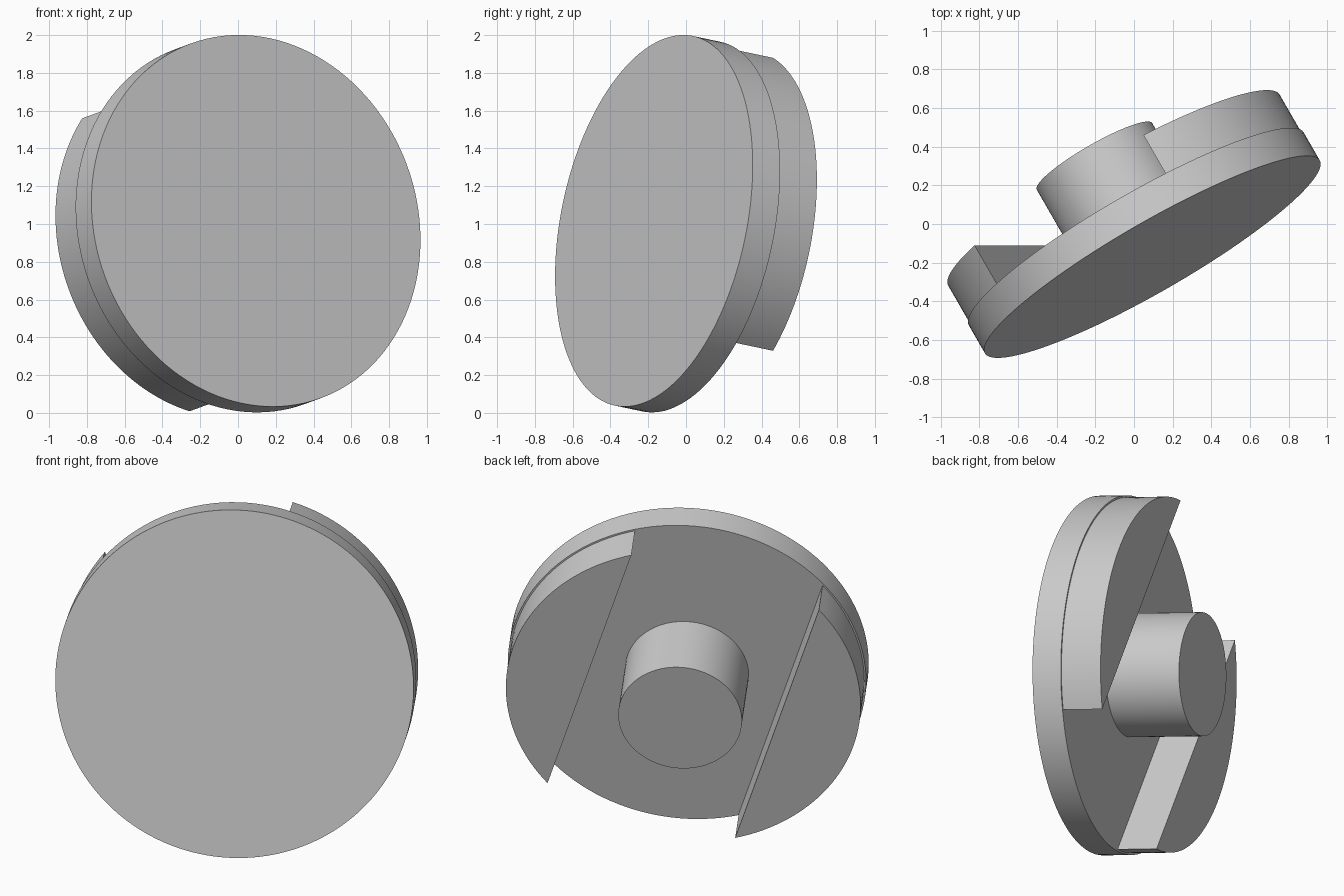
import bpy, bmesh
from math import acos, cos, pi, sin
from mathutils import Matrix, Vector

cube = bpy.data.objects.get("Cube")
if cube:
    bpy.data.objects.remove(cube, do_unlink=True)

grey = bpy.data.materials.new("plain grey")
grey.use_nodes = True
colour = (0.6, 0.6, 0.6, 1)
grey.diffuse_color = colour
grey.node_tree.nodes["Principled BSDF"].inputs["Base Color"].default_value = colour

# Tilted frame: local z is the disc axis, local y runs along the slot
axis = Vector((-0.491, 0.852, -0.18)).normalized()
along = Vector((axis.z, 0, -axis.x)).normalized()
across = along.cross(axis)
frame = Matrix((across, along, axis)).transposed().to_4x4()
frame.translation = (0.095, -0.17, 1.017)


def arc(radius, start, end, steps):
    angles = [start + (end - start) * i / steps for i in range(steps + 1)]
    return [(radius * cos(a), radius * sin(a)) for a in angles]


def prism(name, outline, bottom, top):
    """Extrude a flat outline along the disc axis."""
    bm = bmesh.new()
    face = bm.faces.new([bm.verts.new((x, y, bottom)) for x, y in outline])
    grown = bmesh.ops.extrude_face_region(bm, geom=[face])["geom"]
    bmesh.ops.translate(bm, vec=(0, 0, top - bottom),
                        verts=[v for v in grown if isinstance(v, bmesh.types.BMVert)])
    bmesh.ops.recalc_face_normals(bm, faces=bm.faces)
    mesh = bpy.data.meshes.new(name)
    bm.to_mesh(mesh)
    bm.free()
    mesh.materials.append(grey)
    obj = bpy.data.objects.new(name, mesh)
    bpy.context.collection.objects.link(obj)
    obj.matrix_world = frame
    bpy.ops.object.select_all(action="DESELECT")
    obj.select_set(True)
    bpy.context.view_layer.objects.active = obj
    bpy.ops.object.shade_smooth_by_angle(angle=pi / 6)
    return obj


# Base disc and central boss
prism("base_disc", arc(1.0, 0, 2 * pi, 128)[:-1], 0, 0.17)
prism("centre_boss", arc(0.345, 0, 2 * pi, 96)[:-1], 0.16, 0.61)

# Raised circular segments on either side of the wide slot
rim = 0.99
half = acos(0.546 / rim)
for name, turn in (("right_segment", 0), ("left_segment", pi)):
    prism(name, arc(rim, turn - half, turn + half, 48), 0.16, 0.405)
